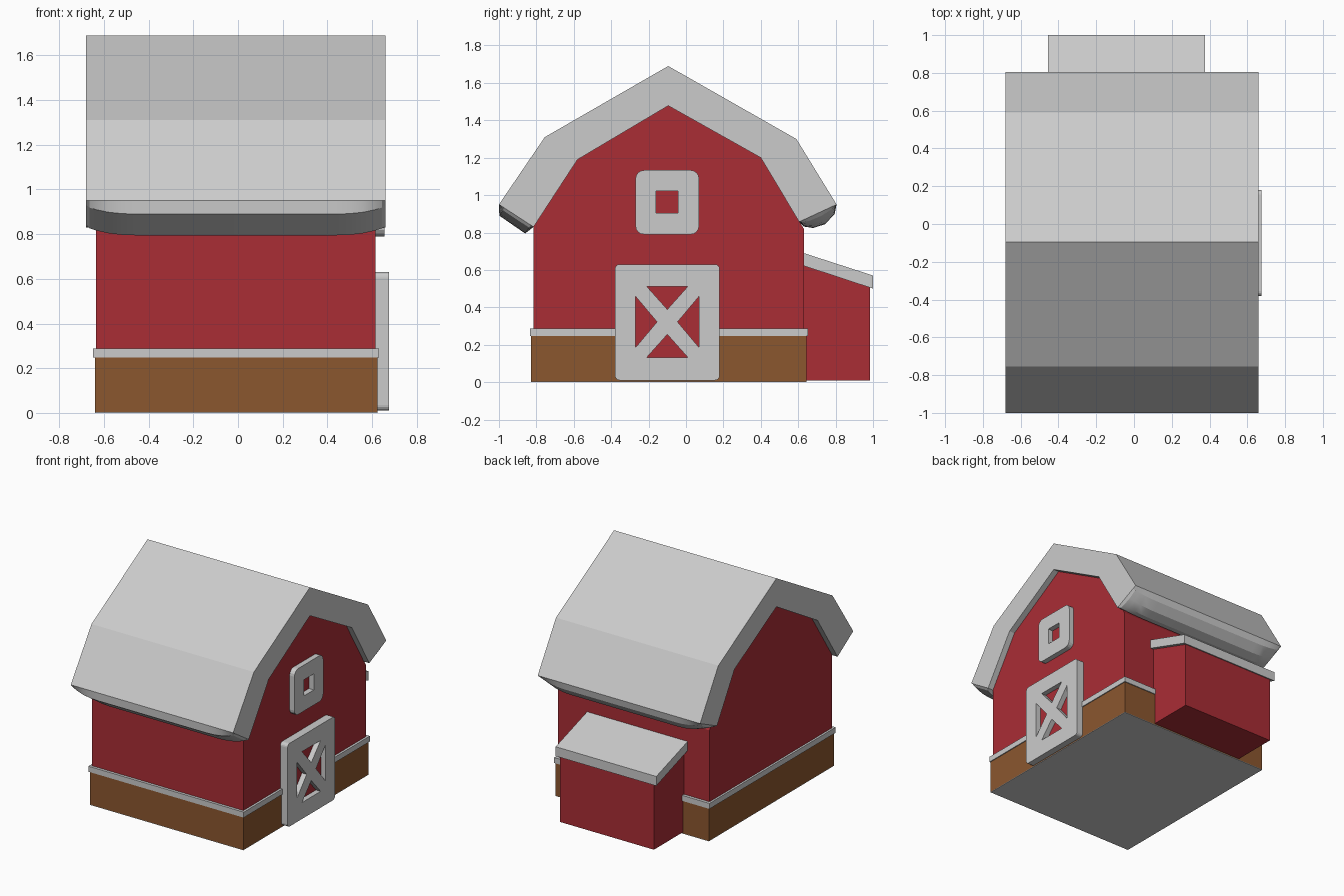
import bpy, bmesh, math
from mathutils import Matrix, Vector

if "Cube" in bpy.data.objects:
    bpy.data.objects.remove(bpy.data.objects["Cube"])


def material(name, color):
    m = bpy.data.materials.new(name)
    m.diffuse_color = (*color, 1)
    m.use_nodes = True
    m.node_tree.nodes["Principled BSDF"].inputs["Base Color"].default_value = m.diffuse_color
    return m


RED = material("barn_red", (0.40, 0.026, 0.036))
BROWN = material("wood_brown", (0.26, 0.095, 0.028))


def finish(name, bm, mat=None):
    bmesh.ops.recalc_face_normals(bm, faces=bm.faces)
    me = bpy.data.meshes.new(name)
    bm.to_mesh(me)
    bm.free()
    if mat:
        me.materials.append(mat)
    ob = bpy.data.objects.new(name, me)
    bpy.context.collection.objects.link(ob)
    return ob


def loft(name, sections, mat=None):
    """Skin a list of equal-length point loops and cap the ends."""
    bm = bmesh.new()
    rings = [[bm.verts.new(p) for p in s] for s in sections]
    n = len(rings[0])
    for a, b in zip(rings, rings[1:]):
        for i in range(n):
            j = (i + 1) % n
            bm.faces.new((a[i], a[j], b[j], b[i]))
    bm.faces.new(rings[0])
    bm.faces.new(rings[-1])
    return finish(name, bm, mat)


def prism(name, profile, x0, x1, mat=None):
    return loft(name, [[(x, y, z) for y, z in profile] for x in (x0, x1)], mat)


def rect(y0, y1, z0, z1):
    return [(y0, z0), (y1, z0), (y1, z1), (y0, z1)]


def box(name, x0, x1, y0, y1, z0, z1, mat=None):
    return prism(name, rect(y0, y1, z0, z1), x0, x1, mat)


def rounded_rect(y0, y1, z0, z1, r, n=4):
    pts = []
    corners = [(y1 - r, z1 - r), (y0 + r, z1 - r), (y0 + r, z0 + r), (y1 - r, z0 + r)]
    for k, (cy, cz) in enumerate(corners):
        for i in range(n + 1):
            a = (k + i / n) * math.pi / 2
            pts.append((cy + r * math.cos(a), cz + r * math.sin(a)))
    return pts


def plate(name, loops, x0, x1):
    """Flat plate facing +x, with every loop after the first cut out of it."""
    cu = bpy.data.curves.new(name + "_outline", 'CURVE')
    cu.dimensions = '2D'
    cu.fill_mode = 'BOTH'
    cu.extrude = (x1 - x0) / 2
    for loop in loops:
        sp = cu.splines.new('POLY')
        sp.points.add(len(loop) - 1)
        for p, (y, z) in zip(sp.points, loop):
            p.co = (y, z, 0, 1)
        sp.use_cyclic_u = True
    tmp = bpy.data.objects.new(name + "_outline", cu)
    bpy.context.collection.objects.link(tmp)
    dg = bpy.context.evaluated_depsgraph_get()
    me = bpy.data.meshes.new_from_object(tmp.evaluated_get(dg))
    bpy.data.objects.remove(tmp)
    me.name = name
    bm = bmesh.new()
    bm.from_mesh(me)
    bmesh.ops.remove_doubles(bm, verts=bm.verts, dist=1e-5)
    turn = Matrix(((0, 0, 1, (x0 + x1) / 2), (1, 0, 0, 0), (0, 1, 0, 0), (0, 0, 0, 1)))
    bm.transform(turn)
    for f in bm.faces:
        f.smooth = False
    return finish(name, bm)


# Gambrel walls, plank base, trim band and floor
prism("barn_walls", [(-0.815, 0.01), (0.63, 0.01), (0.63, 0.82), (0.40, 1.20),
                     (-0.095, 1.48), (-0.58, 1.19), (-0.815, 0.83)], -0.635, 0.615, RED)
box("plank_base", -0.64, 0.625, -0.83, 0.645, 0.004, 0.25, BROWN)
box("trim_band", -0.65, 0.632, -0.835, 0.652, 0.247, 0.288)
box("floor", -0.64, 0.625, -0.83, 0.645, 0.0, 0.004)

# Thick roof: straight eaves on the gable ends, bulging out in between
top = [(0.805, 0.95), (0.59, 1.30), (-0.095, 1.69), (-0.755, 1.31), (-1.0, 0.95)]
under = [(-0.815, 0.83), (-0.58, 1.19), (-0.095, 1.478), (0.40, 1.20), (0.605, 0.857)]
front_bulge = [(-0.998, 0.89), (-0.86, 0.795)]
back_bulge = [(0.63, 0.832), (0.68, 0.824), (0.745, 0.845), (0.795, 0.90)]


def eave(start, end, bulge, t):
    a, b = Vector(start), Vector(end)
    out = []
    for p in map(Vector, bulge):
        k = max(0.05, min(0.95, (p - a).dot(b - a) / (b - a).length_squared))
        out.append(tuple((a + (b - a) * k).lerp(p, t)))
    return out


half = [(0.67, 0.0), (0.655, 0.3), (0.62, 0.55), (0.57, 0.8), (0.51, 0.95), (0.45, 1.0)]
stations = [(-h, t) for h, t in half] + [(h, t) for h, t in reversed(half)]
sections = []
for h, t in stations:
    loop = (top + eave(top[-1], under[0], front_bulge, t)
            + under + eave(under[-1], top[0], back_bulge, t))
    sections.append([(h - 0.01, y, z) for y, z in loop])
roof = loft("roof", sections)
bpy.context.view_layer.objects.active = roof
roof.select_set(True)
bpy.ops.object.shade_smooth_by_angle(angle=math.radians(22))

# Lean-to shed on the back
prism("shed_walls", [(0.62, 0.01), (0.985, 0.01), (0.985, 0.515), (0.62, 0.635)],
      -0.425, 0.35, RED)
prism("shed_roof", [(0.62, 0.625), (1.0, 0.50), (1.0, 0.57), (0.62, 0.693)], -0.455, 0.375)

# Barn door with four triangular openings forming a cross
c, m = -0.10, 0.322
door_holes = []
for s in (-1, 1):
    door_holes.append([(c - 0.11, m + s * 0.19), (c + 0.11, m + s * 0.19), (c, m + s * 0.067)])
    door_holes.append([(c + s * 0.17, m - 0.137), (c + s * 0.17, m + 0.137), (c + s * 0.055, m)])
plate("barn_door", [rounded_rect(-0.38, 0.18, 0.01, 0.63, 0.025)] + door_holes, 0.61, 0.675)
box("door_backing", 0.61, 0.636, -0.36, 0.16, 0.03, 0.61, RED)

# Loft window frame
plate("loft_window", [rounded_rect(-0.27, 0.07, 0.79, 1.133, 0.045),
                      rect(-0.16, -0.042, 0.903, 1.023)], 0.61, 0.655)
